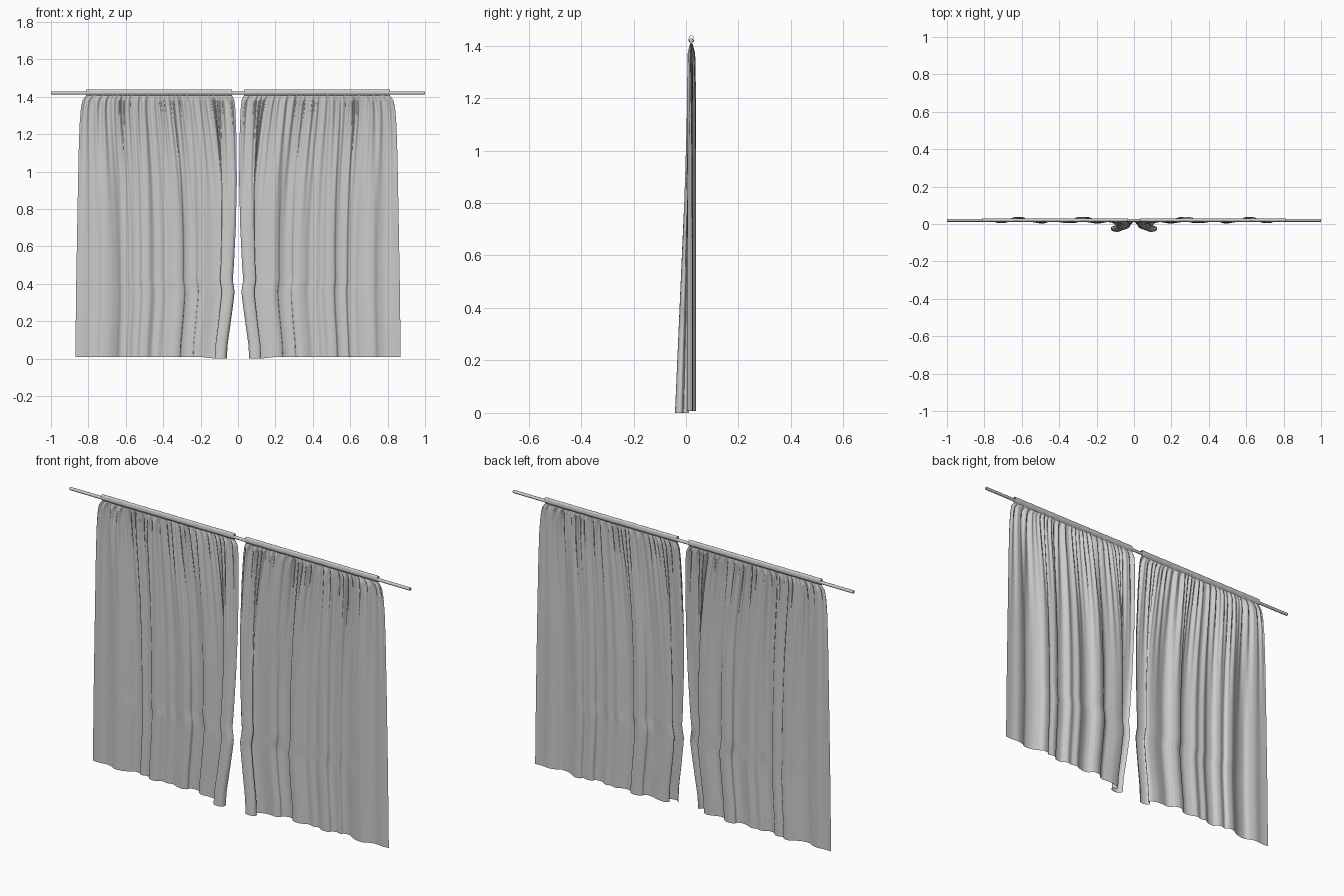
import bpy, bmesh, math, random

if "Cube" in bpy.data.objects:
    bpy.data.objects.remove(bpy.data.objects["Cube"])

random.seed(4)
ROD_Y, ROD_Z = 0.02, 1.42
COLS, ROWS, TOP = 260, 72, 1.408


def spline(pts, t):
    """Catmull-Rom point on a list of tuples, t in 0..1."""
    f = t * (len(pts) - 1)
    i = min(int(f), len(pts) - 2)
    f -= i
    p0, p1, p2, p3 = (pts[max(0, min(len(pts) - 1, i + k))] for k in (-1, 0, 1, 2))
    return [0.5 * (2*b + (c - a)*f + (2*a - 5*b + 4*c - d)*f*f + (3*b - a - 3*c + d)*f**3)
            for a, b, c, d in zip(p0, p1, p2, p3)]


def lookup(table, z):
    """Linear interpolation of (z, value) pairs."""
    for (z0, v0), (z1, v1) in zip(table, table[1:]):
        if z <= z1:
            return v0 + (v1 - v0) * (z - z0) / (z1 - z0)
    return table[-1][1]


def mesh_object(name, bm, angle=60):
    bmesh.ops.recalc_face_normals(bm, faces=bm.faces)
    me = bpy.data.meshes.new(name)
    bm.to_mesh(me)
    bm.free()
    ob = bpy.data.objects.new(name, me)
    bpy.context.collection.objects.link(ob)
    bpy.context.view_layer.objects.active = ob
    ob.select_set(True)
    bpy.ops.object.shade_smooth_by_angle(angle=math.radians(angle))
    ob.select_set(False)
    return ob


def mirror(ob):
    ob.modifiers.new("mirror", 'MIRROR').use_axis[0] = True


def grid_faces(bm, rows):
    for a, b in zip(rows, rows[1:]):
        for i in range(len(a) - 1):
            bm.faces.new((a[i], a[i + 1], b[i + 1], b[i]))


# Curtain rod
bpy.ops.mesh.primitive_cylinder_add(vertices=24, radius=0.008, depth=2,
                                    location=(0, ROD_Y, ROD_Z), rotation=(0, math.pi / 2, 0))
rod = bpy.context.object
rod.name = "curtain_rod"
bpy.ops.object.shade_smooth_by_angle(angle=math.radians(40))

# Curtain panel: hem outline seen from above, inner edge to outer edge
HEM = [(.06, -.018), (.07, -.036), (.09, -.042), (.118, -.036), (.123, -.018), (.103, -.008),
       (.115, .006), (.15, .012), (.185, .008), (.215, .004), (.238, .014), (.244, .027),
       (.275, .037), (.305, .03), (.312, .014), (.34, .006), (.37, .012), (.40, .024),
       (.43, .017), (.46, .022), (.49, .005), (.525, .007), (.537, .022), (.56, .028),
       (.587, .022), (.60, .035), (.63, .037), (.655, .022), (.69, .008), (.73, .005),
       (.755, .018), (.79, .026), (.83, .022), (.87, .024)]
INNER = [(0, .06), (.08, .055), (.2, .038), (.32, .022), (.36, .018), (.42, .028), (.5, .022),
         (.7, .012), (.95, .006), (1.2, .009), (1.33, .014), (1.38, .019), (1.408, .033)]
OUTER = [(0, .87), (.4, .865), (.8, .858), (1.1, .852), (1.25, .847), (1.33, .841),
         (1.38, .832), (1.408, .812)]
gathers = [(random.uniform(30, 75), random.uniform(0, 6.3)) for _ in range(5)]

bm = bmesh.new()
rows = []
for j in range(ROWS + 1):
    v = j / ROWS
    h = TOP * (1 - (1 - v) ** 1.35)
    inner, outer = lookup(INNER, h), lookup(OUTER, h)
    body = (1 - (h / 1.42) ** 5) ** 0.7
    corner = (1 - h / 1.42)
    fine = max(0, (h - .55) / .87) ** 2 * min(1, (TOP - h) / .05 + .25)
    row = []
    for i in range(COLS + 1):
        u = i / COLS
        hx, hy = spline(HEM, u)
        near = max(0, min(1, (.19 - hx) / .07))
        # folds straighten out towards the top
        straight = .06 + .81 * u
        mix = min(1, (h / 1.41) ** 2)
        s = ((hx * (1 - mix) + straight * mix) - .06) / .81
        x = inner + s * (outer - inner)
        y = ROD_Y + (hy - ROD_Y) * (corner * near + body * (1 - near))
        y += .0035 * fine * sum(math.sin(f * u * 3 + p) for f, p in gathers)
        z = .008 * (1 - near) * (1 - h / TOP) + h
        row.append(bm.verts.new((x, y, z)))
    rows.append(row)
grid_faces(bm, rows)
mirror(mesh_object("curtain_panel", bm, 80))

# Rod sleeve: cloth loop wrapped round the rod and pinched at the seam
LOOP = [(0, 1.406), (.004, 1.411), (.009, 1.418), (.0085, 1.428), (.006, 1.436), (0, 1.440),
        (-.006, 1.436), (-.0085, 1.428), (-.009, 1.418), (-.004, 1.411), (0, 1.406)]
bm = bmesh.new()
rows = []
for i in range(41):
    x = .033 + (.812 - .033) * i / 40
    wob = .0008 * math.sin(i * 1.7)
    row = []
    for k in range(31):
        y, z = spline(LOOP, k / 30)
        row.append(bm.verts.new((x, ROD_Y + y + wob, z)))
    rows.append(row)
grid_faces(bm, rows)
mirror(mesh_object("rod_sleeve", bm, 60))
